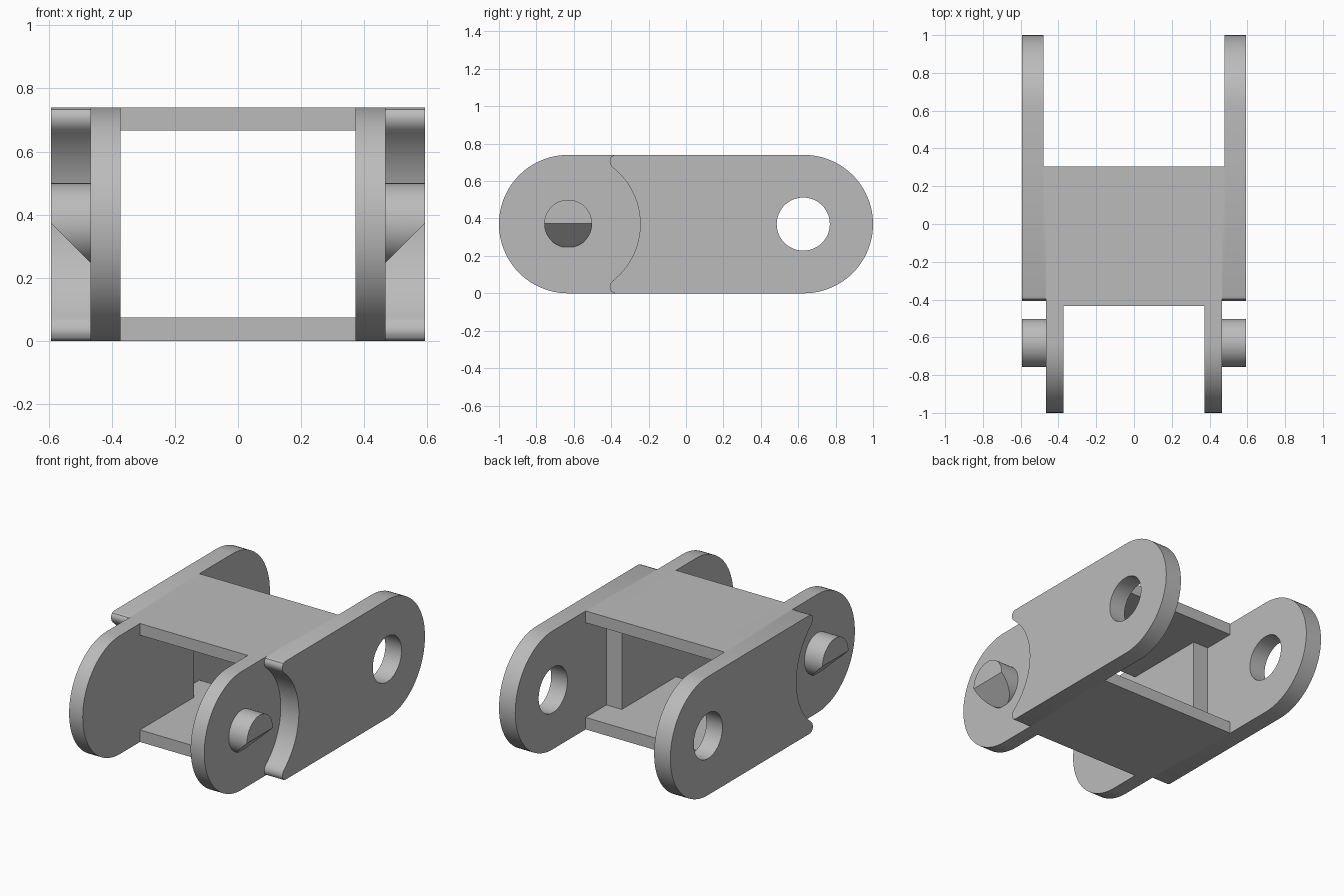
import bpy, bmesh, math

if "Cube" in bpy.data.objects:
    bpy.data.objects.remove(bpy.data.objects["Cube"])

R = 0.37          # half height of the link
PIV = 0.63        # distance of both pivots from the middle

grey = bpy.data.materials.new("plain grey")
grey.diffuse_color = (0.5, 0.5, 0.5, 1)
grey.use_nodes = True
grey.node_tree.nodes["Principled BSDF"].inputs["Base Color"].default_value = grey.diffuse_color


def arc(cy, cz, r, a0, a1, n):
    """Points on an arc, angles in degrees."""
    return [(cy + r * math.cos(math.radians(a0 + (a1 - a0) * i / n)),
             cz + r * math.sin(math.radians(a0 + (a1 - a0) * i / n))) for i in range(n + 1)]


def prism(name, pts, lo, hi, axis="x"):
    """Extrude a closed outline: (y, z) along x, or (x, y) along z."""
    bm = bmesh.new()
    place = (lambda p, d: (d, p[0], p[1])) if axis == "x" else (lambda p, d: (p[0], p[1], d))
    a = [bm.verts.new(place(p, lo)) for p in pts]
    b = [bm.verts.new(place(p, hi)) for p in pts]
    bm.faces.new(a)
    bm.faces.new(b)
    for i in range(len(pts)):
        j = (i + 1) % len(pts)
        bm.faces.new((a[i], a[j], b[j], b[i]))
    bmesh.ops.recalc_face_normals(bm, faces=bm.faces)
    me = bpy.data.meshes.new(name)
    bm.to_mesh(me)
    bm.free()
    me.materials.append(grey)
    ob = bpy.data.objects.new(name, me)
    bpy.context.collection.objects.link(ob)
    return ob


def activate(ob):
    bpy.ops.object.select_all(action="DESELECT")
    ob.select_set(True)
    bpy.context.view_layer.objects.active = ob


def cut(ob, cutter):
    activate(ob)
    m = ob.modifiers.new("cut", "BOOLEAN")
    m.operation, m.solver, m.object = "DIFFERENCE", "EXACT", cutter
    bpy.ops.object.modifier_apply(modifier=m.name)
    bpy.data.objects.remove(cutter)


def smooth(ob):
    activate(ob)
    bpy.ops.object.shade_smooth_by_angle(angle=math.radians(30))


# Outlines in (y, z)
tip = [(-0.38, 0.74), (-0.397, 0.733), (-0.406, 0.72), (-0.408, 0.705), (-0.402, 0.685)]
a_tip = math.degrees(math.acos(0.24 / 0.385))
front_edge = tip + arc(-PIV, R, 0.385, a_tip, -a_tip, 32) + [(y, 2 * R - z) for y, z in reversed(tip)]
outer_outline = front_edge + arc(PIV, R, R, -90, 90, 48)
spacer_outline = front_edge + [(0.1, 0), (0.1, 2 * R)]
inner_outline = arc(-PIV, R, R, 90, 270, 48) + [(0.1, 0), (0.1, 2 * R)]

for s, side in ((-1, "left"), (1, "right")):
    # Outer lug with pivot hole
    outer = prism(side + "_outer_lug", outer_outline, s * 0.48, s * 0.592)
    cut(outer, prism("hole_cutter", arc(PIV - 0.003, R, 0.142, 0, 352.5, 47), s * 0.4, s * 0.7))
    # Inner lug, and the thin step that joins it to the outer lug
    inner = prism(side + "_inner_lug", inner_outline, s * 0.373, s * 0.467)
    step = prism(side + "_lug_step", spacer_outline, s * 0.467, s * 0.48)
    # Pivot pin, lower half bevelled at 45 degrees
    pin = prism(side + "_pivot_pin", arc(-PIV, R + 0.002, 0.128, 0, 352.5, 47), s * 0.46, s * 0.592)
    wedge = prism("bevel_cutter", [(s * 0.592, 0.372), (s * 0.452, 0.232),
                                   (s * 0.452, 0.1), (s * 0.7, 0.1), (s * 0.7, 0.48)], -0.9, -0.4, "z")
    for v in wedge.data.vertices:          # stand the (x, z) wedge upright
        x, z, y = v.co
        v.co = (x, y, z)
    wedge.data.flip_normals()
    cut(pin, wedge)
    for ob in (outer, inner, step, pin):
        smooth(ob)

# Top and bottom cross plates, wider behind the inner lugs
plate = [(-0.373, -0.435), (0.373, -0.435), (0.373, 0.1), (0.48, 0.1),
         (0.48, 0.305), (-0.48, 0.305), (-0.48, 0.1), (-0.373, 0.1)]
prism("bottom_plate", plate, 0, 0.075, "z")
prism("top_plate", plate, 0.667, 0.74, "z")
